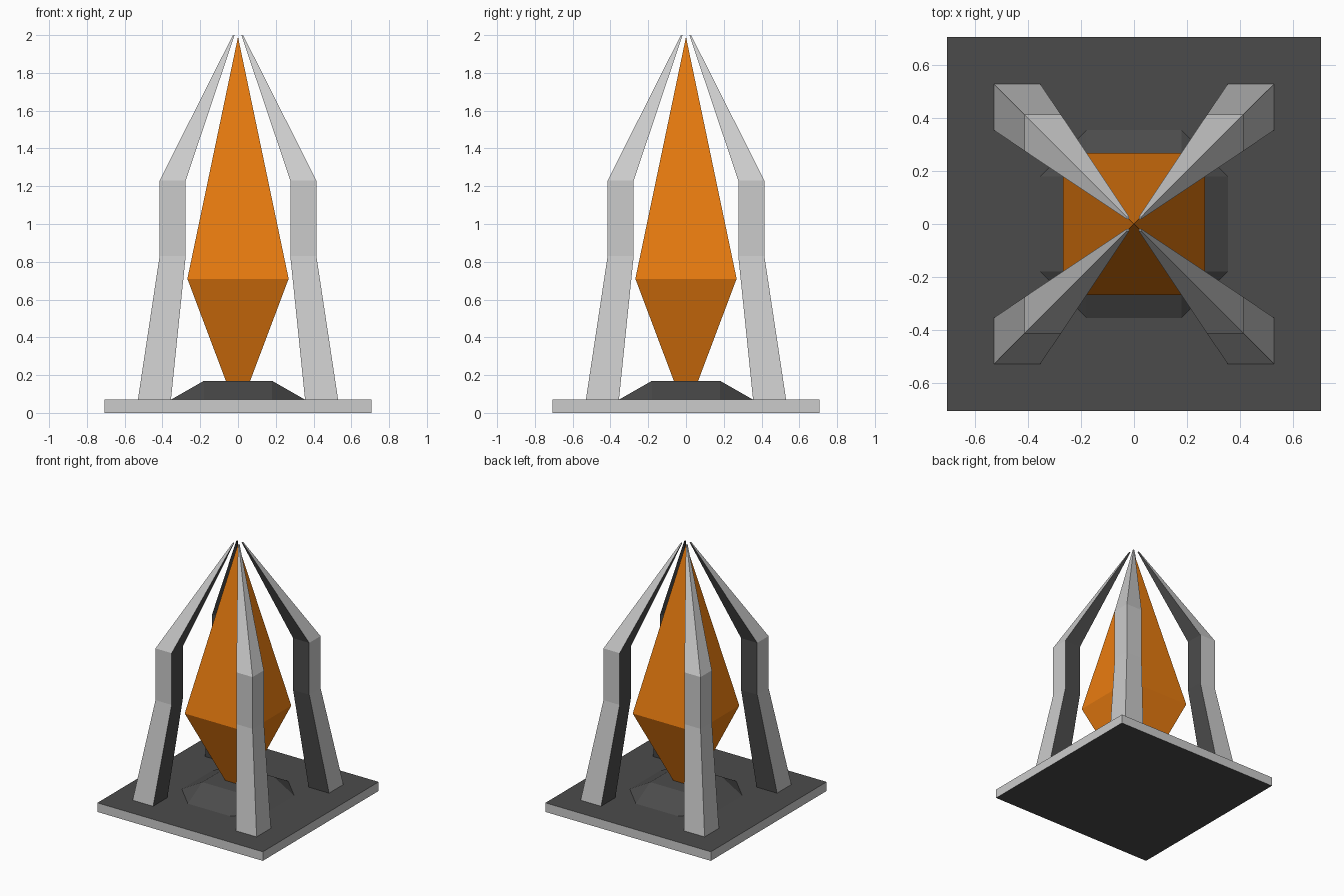
import bpy, bmesh

if "Cube" in bpy.data.objects:
    bpy.data.objects.remove(bpy.data.objects["Cube"])


def material(name, rgb):
    m = bpy.data.materials.new(name)
    m.diffuse_color = (*rgb, 1)
    m.use_nodes = True
    m.node_tree.nodes["Principled BSDF"].inputs["Base Color"].default_value = m.diffuse_color
    return m


grey = material("light_grey", (0.8, 0.8, 0.8))
dark = material("dark_grey", (0.071, 0.071, 0.071))
orange = material("orange", (0.81, 0.2, 0.005))


def loft(name, rings, mats, dark_sides=(), cap_mat=0):
    """Skin matching rings of points; a one-point last ring closes to a tip."""
    bm = bmesh.new()
    vs = [[bm.verts.new(p) for p in r] for r in rings]
    n = len(vs[0])
    for a, b in zip(vs, vs[1:]):
        for i in range(n):
            j = (i + 1) % n
            quad = [a[i], a[j], b[0]] if len(b) == 1 else [a[i], a[j], b[j], b[i]]
            bm.faces.new(quad).material_index = 1 if i in dark_sides else 0
    for cap in (vs[0], vs[-1]):
        if len(cap) > 2:
            bm.faces.new(cap).material_index = cap_mat
    # Weld coincident corners, then point all faces outwards
    bmesh.ops.remove_doubles(bm, verts=bm.verts, dist=1e-4)
    bmesh.ops.recalc_face_normals(bm, faces=bm.faces)
    me = bpy.data.meshes.new(name)
    bm.to_mesh(me)
    bm.free()
    for m in mats:
        me.materials.append(m)
    ob = bpy.data.objects.new(name, me)
    bpy.context.collection.objects.link(ob)
    return ob


def square(h, z):
    return [(-h, -h, z), (h, -h, z), (h, h, z), (-h, h, z)]


# Base slab: light rim, dark top and underside
loft("base_slab", [square(0.707, 0), square(0.707, 0.07)], [grey, dark], cap_mat=1)

# Raised dais: square top flaring to an eight-sided foot with triangular corners
t, f = 0.18, 0.355
foot = [(-t, -f), (t, -f), (f, -t), (f, t), (t, f), (-t, f), (-f, t), (-f, -t)]
top = [(-t, -t), (t, -t), (t, -t), (t, t), (t, t), (-t, t), (-t, t), (-t, -t)]
loft("dais", [[(x, y, 0.07) for x, y in foot],
              [(x, y, 0.17) for x, y in top]], [dark])

# Crystal: long four-sided point over a short tapering foot
loft("crystal", [square(0.057, 0.15), square(0.268, 0.71), [(0, 0, 1.99)]], [orange])

# Four bent legs, light outside and dark on the inner faces
profile = [(0.07, 0.355, 0.53), (0.83, 0.277, 0.415),
           (1.23, 0.277, 0.415), (2.0, 0.018, 0.027)]  # z, inner, outer
for sx, side in ((-1, "left"), (1, "right")):
    for sy, end in ((-1, "front"), (1, "back")):
        rings = [[(sx * x, sy * y, z) for x, y in ((o, o), (i, o), (i, i), (o, i))]
                 for z, i, o in profile]
        loft(f"{end}_{side}_leg", rings, [grey, dark], dark_sides=(1, 2))
